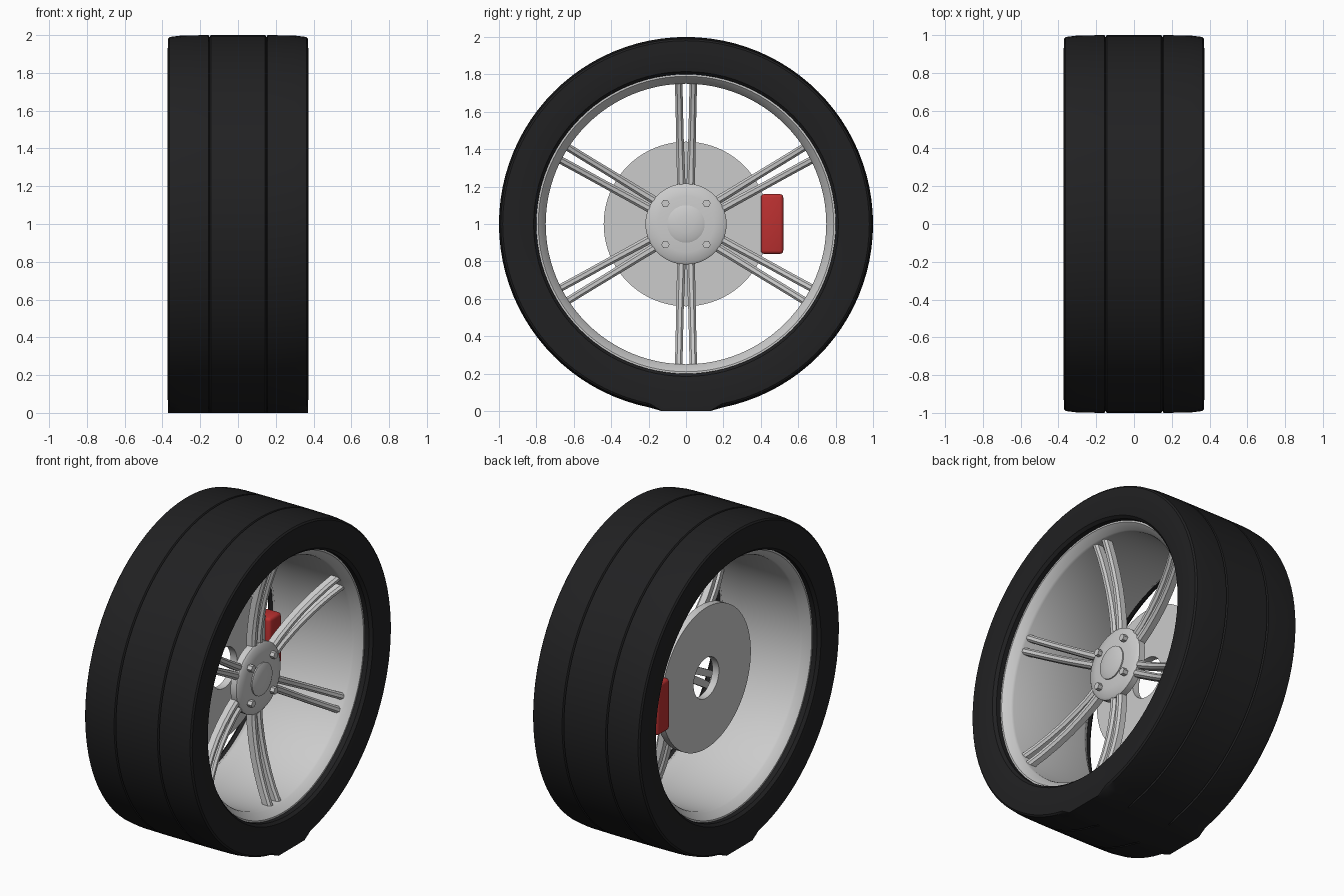
import bpy, bmesh, math
from mathutils import Matrix, Vector

if "Cube" in bpy.data.objects:
    bpy.data.objects.remove(bpy.data.objects["Cube"])

C = Vector((0, 0, 1))  # wheel centre, axle along x


def material(name, rgb):
    m = bpy.data.materials.new(name)
    m.diffuse_color = (*rgb, 1)
    m.use_nodes = True
    m.node_tree.nodes["Principled BSDF"].inputs["Base Color"].default_value = m.diffuse_color
    return m


def finish(bm, name, mat=None, angle=35):
    bmesh.ops.recalc_face_normals(bm, faces=bm.faces)
    me = bpy.data.meshes.new(name)
    bm.to_mesh(me)
    bm.free()
    ob = bpy.data.objects.new(name, me)
    bpy.context.collection.objects.link(ob)
    if mat:
        me.materials.append(mat)
    bpy.ops.object.select_all(action='DESELECT')
    ob.select_set(True)
    bpy.context.view_layer.objects.active = ob
    bpy.ops.object.shade_smooth_by_angle(angle=math.radians(angle))
    return ob


def lathe(profile, segs=96):
    """Revolve a closed loop of (x, radius) points around the axle."""
    bm = bmesh.new()
    rings = []
    for i in range(segs):
        a = 2 * math.pi * i / segs
        rings.append([bm.verts.new(C + Vector((x, r * math.sin(a), r * math.cos(a))))
                      for x, r in profile])
    n = len(profile)
    for i in range(segs):
        p, q = rings[i], rings[(i + 1) % segs]
        for j in range(n):
            k = (j + 1) % n
            bm.faces.new((p[j], p[k], q[k], q[j]))
    bmesh.ops.remove_doubles(bm, verts=bm.verts, dist=1e-5)
    return bm


def mirrored(half):
    """Mirror a half profile (running from +x to the middle) to -x."""
    return half + [(-x, r) for x, r in reversed(half)]


rubber = material("rubber", (0.015, 0.015, 0.016))
red = material("red_paint", (0.5, 0.03, 0.03))

# Tyre with two tread grooves and a flattened contact patch
bm = lathe(mirrored([(0.30, 0.80), (0.345, 0.80), (0.362, 0.815), (0.37, 0.86),
                     (0.372, 0.93), (0.37, 0.98), (0.362, 0.99), (0.30, 0.998),
                     (0.156, 1.0), (0.15, 0.99), (0.144, 1.0)]))
for v in bm.verts:
    if v.co.z < 0.04 and abs(v.co.y) < 0.15:
        v.co.z = 0
finish(bm, "tyre", rubber)

# Rim barrel with a slanted lip on both sides
finish(lathe(mirrored([(0.26, 0.80), (0.315, 0.80), (0.315, 0.79), (0.275, 0.755),
                       (0.26, 0.75)])), "rim", angle=30)

# Hub and its centre cap
finish(lathe([(0.09, 0), (0.09, 0.20), (0.10, 0.217), (0.14, 0.217), (0.15, 0.205),
              (0.158, 0.15), (0.162, 0.08), (0.162, 0)], 64), "hub")
finish(lathe([(0.15, 0), (0.15, 0.10), (0.168, 0.10), (0.174, 0.085),
              (0.18, 0.045), (0.182, 0)], 48), "centre_cap")

# Wheel bolts
bm = bmesh.new()
for sy in (-1, 1):
    for sz in (-1, 1):
        bmesh.ops.create_cone(
            bm, cap_ends=True, segments=6, radius1=0.022, radius2=0.022, depth=0.05,
            matrix=Matrix.Translation(C + Vector((0.16, 0.11 * sy, 0.11 * sz)))
            @ Matrix.Rotation(math.pi / 2, 4, 'Y'))
finish(bm, "wheel_bolts")

# Six curved double spokes: stations are (radius, depth x, side offset, half width)
stations = [(0.17, 0.115, 0.025, 0.023), (0.28, 0.12, 0.027, 0.022),
            (0.38, 0.132, 0.030, 0.021), (0.48, 0.15, 0.033, 0.020),
            (0.58, 0.176, 0.035, 0.020), (0.67, 0.205, 0.037, 0.020),
            (0.765, 0.243, 0.040, 0.020)]
section = [(-1, -0.026), (1, -0.026), (1, 0.012), (0.45, 0.026), (-0.45, 0.026), (-1, 0.012)]
bm = bmesh.new()
for k in range(6):
    turn = Matrix.Rotation(k * math.pi / 3, 3, 'X')
    for side in (-1, 1):
        rings = [[bm.verts.new(C + turn @ Vector((x + d, side * off + t * w, r)))
                  for t, d in section] for r, x, off, w in stations]
        for p, q in zip(rings, rings[1:]):
            for j in range(6):
                bm.faces.new((p[j], p[(j + 1) % 6], q[(j + 1) % 6], q[j]))
        bm.faces.new(rings[0])
        bm.faces.new(rings[-1])
finish(bm, "spokes")

# Brake disc
finish(lathe([(-0.14, 0.125), (-0.14, 0.44), (-0.095, 0.44), (-0.095, 0.125)], 80), "brake_disc")

# Brake caliper
bm = bmesh.new()
bmesh.ops.create_cube(bm, size=1, matrix=Matrix.Translation((-0.115, 0.46, 1.0))
                      @ Matrix.Diagonal((0.11, 0.12, 0.32, 1)))
bmesh.ops.bevel(bm, geom=bm.edges[:], offset=0.018, segments=3, profile=0.5, affect='EDGES')
finish(bm, "brake_caliper", red)
